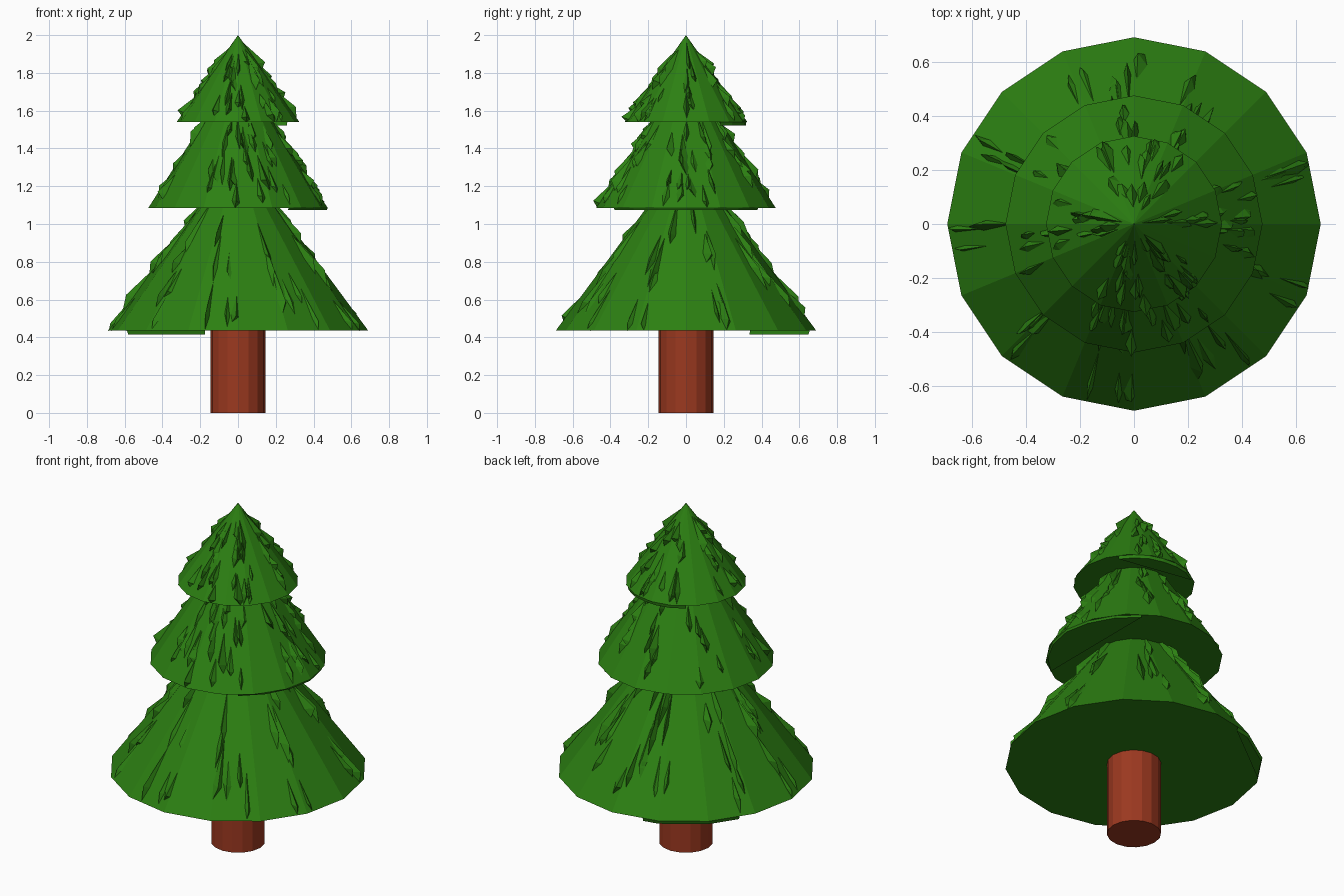
import bpy, bmesh, math, random
from mathutils import Vector

if "Cube" in bpy.data.objects:
    bpy.data.objects.remove(bpy.data.objects["Cube"])

random.seed(7)
SIDES = 16
STEP = 2 * math.pi / SIDES


def material(name, color):
    m = bpy.data.materials.new(name)
    m.diffuse_color = (*color, 1)
    m.use_nodes = True
    m.node_tree.nodes["Principled BSDF"].inputs["Base Color"].default_value = m.diffuse_color
    return m


green = material("needle_green", (0.025, 0.215, 0.006))
brown = material("bark_brown", (0.33, 0.04, 0.014))


def finish(bm, name, mat):
    bmesh.ops.recalc_face_normals(bm, faces=bm.faces)
    me = bpy.data.meshes.new(name)
    bm.to_mesh(me)
    bm.free()
    me.materials.append(mat)
    ob = bpy.data.objects.new(name, me)
    bpy.context.collection.objects.link(ob)
    return ob


def add_cone(bm, r1, r2, z0, z1):
    # sixteen-sided frustum or cone with a corner on the x axis
    rings = []
    for r, z in ((r1, z0), (r2, z1)):
        n = SIDES if r > 0 else 1
        rings.append([bm.verts.new((r * math.cos(i * STEP), r * math.sin(i * STEP), z)) for i in range(n)])
    a, b = rings
    bm.faces.new(a[::-1])
    if len(b) > 1:
        bm.faces.new(b)
    for i in range(SIDES):
        j = (i + 1) % SIDES
        bm.faces.new((a[i], a[j], b[j], b[i]) if len(b) > 1 else (a[i], a[j], b[0]))


def on_cone(tier, ang, t, out=0.0):
    # point on the faceted cone at height fraction t, pushed outward
    r, z0, z1 = tier
    flat = math.cos(STEP / 2) / math.cos(ang % STEP - STEP / 2)
    rad = r * (1 - t) * flat + out
    return Vector((rad * math.cos(ang), rad * math.sin(ang), z0 + (z1 - z0) * t + out * 0.4))


def add_sliver(bm, tier, ang, t, length, width, out):
    # long raised needle clump running down the slope
    r, z0, z1 = tier
    h = length / (z1 - z0)
    t_low, t_top = max(0.0, t - h * 0.4), min(0.97, t + h * 0.6)
    t_mid = max(0.02, t_low + (t_top - t_low) * random.uniform(0.15, 0.4))
    da = width / max(0.06, r * (1 - t_mid))
    lean = random.uniform(-0.6, 0.6) * da
    pts = [on_cone(tier, ang + lean, t_top, -0.003),
           on_cone(tier, ang - da, t_mid + 0.02, -0.004),
           on_cone(tier, ang + da, t_mid, -0.004),
           on_cone(tier, ang - lean, t_low, -0.003),
           on_cone(tier, ang + lean * 0.8, t_mid, out)]
    top, left, right, low, ridge = [bm.verts.new(p) for p in pts]
    for f in ((top, left, ridge), (top, ridge, right), (left, low, ridge),
              (low, right, ridge), (top, right, left), (left, right, low)):
        bm.faces.new(f)


def add_lip(bm, tier, a0, a1, drop):
    # thin slice hanging below part of the rim
    n = 6
    angs = [math.radians(a0 + (a1 - a0) * i / n) for i in range(n + 1)]
    up = [bm.verts.new(on_cone(tier, a, 0)) for a in angs]
    dn = [bm.verts.new(v.co * 0.99 - Vector((0, 0, drop - v.co.z * 0.01))) for v in up]
    bm.faces.new(up)
    bm.faces.new(dn[::-1])
    for i in range(n + 1):
        j = (i + 1) % (n + 1)
        bm.faces.new((up[i], dn[i], dn[j], up[j]))


# trunk
bm = bmesh.new()
add_cone(bm, 0.145, 0.145, 0.0, 0.5)
finish(bm, "trunk", brown)

# tiers: (radius, base z, apex z), highest visible fraction, clump angles, rim lip, sliver size
TIERS = [
    ("lower_branches", (0.69, 0.435, 1.37), 0.66,
     (185, 178, 152, 224, 105, 92, 62, 15, 262, 300, 335), (105, 150, 0.02), 0.24),
    ("middle_branches", (0.475, 1.085, 1.83), 0.58,
     (5, 20, 350, 140, 95, 60, 190, 250, 285, 300, 268), (-55, 55, 0.012), 0.16),
    ("top_branches", (0.325, 1.54, 2.0), 0.75,
     (190, 175, 110, 75, 58, 300, 315, 270, 250, 5), (35, 125, 0.018), 0.14),
]
for name, tier, t_max, clumps, lip, size in TIERS:
    bm = bmesh.new()
    add_cone(bm, tier[0], 0, tier[1], tier[2])
    for c in clumps:
        for _ in range(6):
            add_sliver(bm, tier, math.radians(c + random.gauss(0, 6)), random.uniform(0.06, t_max),
                       size * random.uniform(0.6, 1.3), random.uniform(0.012, 0.03),
                       random.uniform(0.012, 0.036))
    add_lip(bm, tier, *lip)
    finish(bm, name, green)
